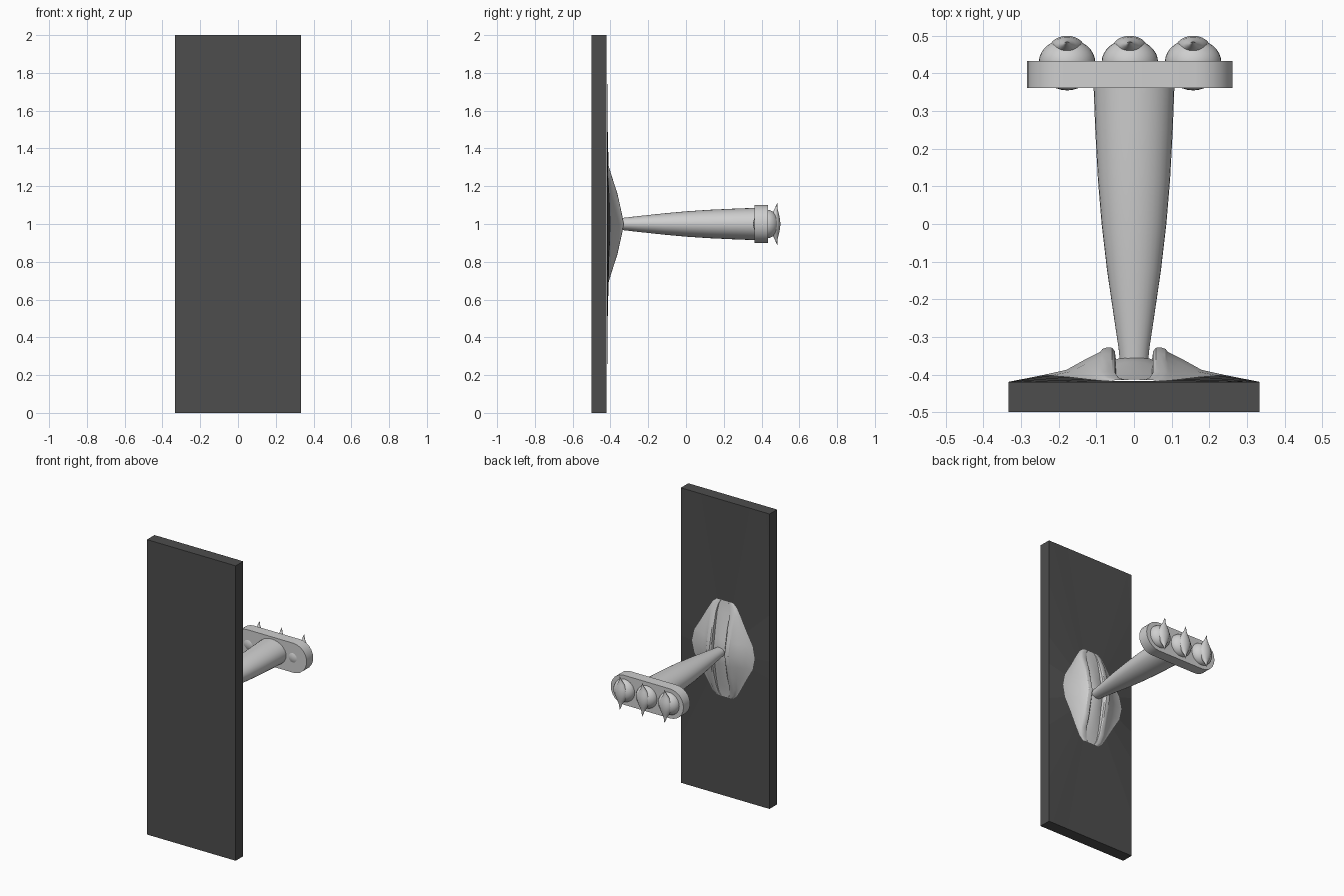
import bpy, bmesh, math

if "Cube" in bpy.data.objects:
    bpy.data.objects.remove(bpy.data.objects["Cube"])

def material(name, v):
    m = bpy.data.materials.new(name)
    m.diffuse_color = (v, v, v, 1)
    m.use_nodes = True
    m.node_tree.nodes["Principled BSDF"].inputs["Base Color"].default_value = m.diffuse_color
    return m

DARK = material("dark grey", 0.075)
LIGHT = material("light grey", 0.62)

def finish(name, bm, mat, angle=None, face_back=False):
    if face_back:
        for f in bm.faces:
            f.normal_update()
            if f.normal.y < 0:
                f.normal_flip()
    else:
        bmesh.ops.recalc_face_normals(bm, faces=bm.faces)
    me = bpy.data.meshes.new(name)
    bm.to_mesh(me)
    bm.free()
    me.materials.append(mat)
    ob = bpy.data.objects.new(name, me)
    bpy.context.collection.objects.link(ob)
    if angle:
        bpy.ops.object.select_all(action='DESELECT')
        bpy.context.view_layer.objects.active = ob
        ob.select_set(True)
        bpy.ops.object.shade_smooth_by_angle(angle=math.radians(angle))
    return ob

def skin(bm, rows, closed):
    """Bridge successive rows of points with quads."""
    vs = [[bm.verts.new(p) for p in r] for r in rows]
    n = len(rows[0])
    for a, b in zip(vs, vs[1:]):
        for i in range(n if closed else n - 1):
            j = (i + 1) % n
            bm.faces.new((a[i], a[j], b[j], b[i]))
    return vs

def loft(name, rows, mat, angle):
    bm = bmesh.new()
    vs = skin(bm, rows, True)
    bm.faces.new(vs[0])
    bm.faces.new(vs[-1])
    return finish(name, bm, mat, angle)

def circle(n):
    return [(math.cos(2 * math.pi * i / n), math.sin(2 * math.pi * i / n)) for i in range(n)]

# Wall panel
bm = bmesh.new()
bmesh.ops.create_cube(bm, size=1)
for v in bm.verts:
    v.co = (v.co.x * 0.666, v.co.y * 0.08 - 0.46, v.co.z * 2 + 1)
finish("wall_panel", bm, DARK)

# Mount: cross-sections (height offset, half width, ridge y, base y)
half = [(0, .235, -.328, -.400), (.08, .218, -.345, -.402), (.16, .17, -.363, -.406),
        (.25, .12, -.392, -.412), (.30, .09, -.407, -.415), (.325, .06, -.414, -.417)]
sections = [(-z, w, h, b) for z, w, h, b in half[:0:-1]] + half
rows = []
for dz, w, h, b in sections:
    s = min(1, w / .11)
    valley = h - .026 * (1 - (dz / .325) ** 2)
    k = (h - b) / .072
    right = [(0, valley + .004 * k), (.025 * s, valley + .002 * k), (.048 * s, valley - .006 * k),
             (.051 * s, h - .010 * k), (.058 * s, h - .001 * k), (.072 * s, h),
             (.084 * s, h - .004 * k), (.090 * s, h - .012 * k),
             (.090 * s + (w - .09 * s) * .28, b + (h - b) * .55),
             (.090 * s + (w - .09 * s) * .62, b + (h - b) * .17), (w, b)]
    pts = [(-x, y) for x, y in right[:0:-1]] + right
    rows.append([(x, y, 1 + dz) for x, y in pts])
bm = bmesh.new()
skin(bm, rows, False)
finish("mount", bm, LIGHT, 25, face_back=True)

# Shallow dark slope from the panel edges up to the mount outline
inner = [(w, b, dz) for dz, w, h, b in sections] + [(-w, b, dz) for dz, w, h, b in sections[::-1]]
outer = []
for x, y, z in inner:
    k = min(.333 / abs(x), 1 / max(abs(z), 1e-6))
    outer.append((x * k, -.4195, 1 + z * k))
bm = bmesh.new()
skin(bm, [outer, [(x, y, 1 + z) for x, y, z in inner]], True)
finish("panel_slope", bm, DARK, face_back=True)

# Flared arm: (y, half width, half height)
arm = [(-.38, .036, .028), (-.33, .041, .033), (-.25, .053, .042), (-.12, .072, .056),
       (0, .086, .067), (.12, .096, .075), (.25, .103, .081), (.38, .108, .086)]
loft("arm", [[(rx * c, y, 1 + rz * s) for c, s in circle(32)] for y, rx, rz in arm], LIGHT, 40)

# Rounded cross plate
CX = -.0115
outline = []
for side in (1, -1):
    for i in range(13):
        a = -math.pi / 2 + math.pi * i / 12
        outline.append((CX + side * (.173 + .1 * math.cos(a)), side * .1 * math.sin(a)))
loft("cross_plate", [[(x, y, 1 + z) for x, z in outline] for y in (.362, .433)], LIGHT, 30)

# Three knobs, each with a pointed upright cap
cap = [(0, .045, .030, .470), (.03, .038, .026, .471), (.055, .025, .018, .473),
       (.08, .011, .008, .477), (.112, .001, .001, .484)]
cap = [(-z, a, b, c) for z, a, b, c in cap[:0:-1]] + cap
for n, x in enumerate((-.178, -.011, .157), 1):
    bm = bmesh.new()
    bmesh.ops.create_uvsphere(bm, u_segments=32, v_segments=16, radius=.075)
    for v in bm.verts:
        v.co = (x + v.co.x, .43 + v.co.y * (.82 if v.co.y > 0 else 1), 1 + v.co.z)
    finish(f"knob_{n}", bm, LIGHT, 40)
    loft(f"knob_cap_{n}", [[(x + rx * c, cy + ry * s, 1 + dz) for c, s in circle(24)]
                           for dz, rx, ry, cy in cap], LIGHT, 50)
